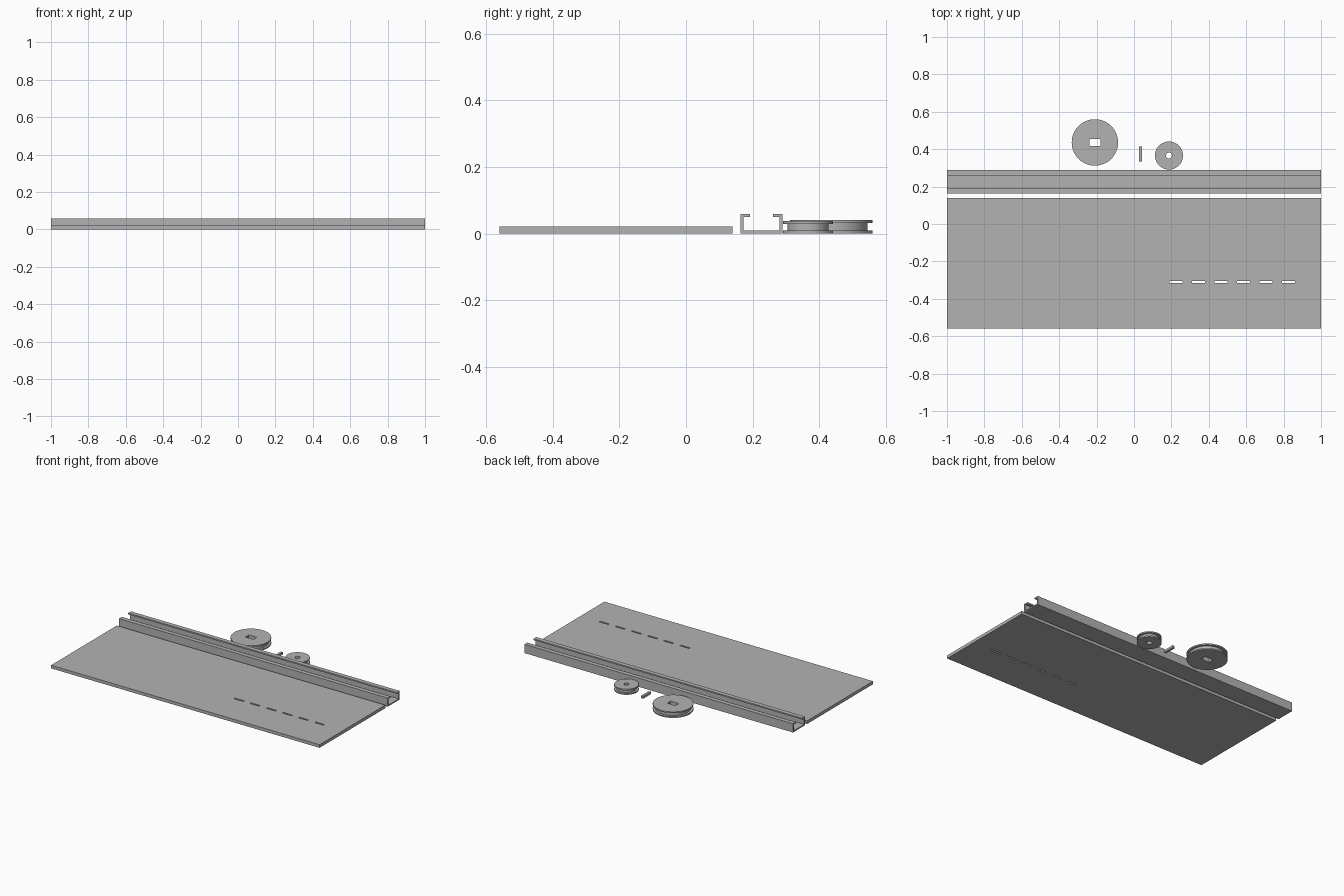
import bpy, bmesh, math

if "Cube" in bpy.data.objects:
    bpy.data.objects.remove(bpy.data.objects["Cube"])

grey = bpy.data.materials.new("plain_grey")
grey.diffuse_color = (0.45, 0.45, 0.45, 1)
grey.use_nodes = True
grey.node_tree.nodes["Principled BSDF"].inputs["Base Color"].default_value = grey.diffuse_color


def make(name, bm):
    bmesh.ops.recalc_face_normals(bm, faces=bm.faces)
    me = bpy.data.meshes.new(name)
    bm.to_mesh(me)
    bm.free()
    me.materials.append(grey)
    ob = bpy.data.objects.new(name, me)
    bpy.context.collection.objects.link(ob)
    return ob


def boxes(name, spans):
    """One mesh of boxes, each given as (x0, x1, y0, y1, z0, z1)."""
    bm = bmesh.new()
    for x0, x1, y0, y1, z0, z1 in spans:
        vs = bmesh.ops.create_cube(bm, size=1)["verts"]
        bmesh.ops.scale(bm, vec=(x1 - x0, y1 - y0, z1 - z0), verts=vs)
        bmesh.ops.translate(bm, vec=((x0 + x1) / 2, (y0 + y1) / 2, (z0 + z1) / 2), verts=vs)
    return make(name, bm)


def extrude_x(name, profile, x0, x1):
    """Sweep a (y, z) outline along x."""
    bm = bmesh.new()
    face = bm.faces.new([bm.verts.new((x0, y, z)) for y, z in profile])
    out = bmesh.ops.extrude_face_region(bm, geom=[face])["geom"]
    bmesh.ops.translate(bm, vec=(x1 - x0, 0, 0),
                        verts=[v for v in out if isinstance(v, bmesh.types.BMVert)])
    return make(name, bm)


def lathe(name, profile, x, y, steps=64):
    """Turn a (radius, z) outline; radius 0 ends close the solid."""
    bm = bmesh.new()
    vs = [bm.verts.new((r, 0, z)) for r, z in profile]
    closed = profile[0][0] > 0
    n = len(vs)
    es = [bm.edges.new((vs[i], vs[(i + 1) % n])) for i in range(n if closed else n - 1)]
    bmesh.ops.spin(bm, geom=vs + es, cent=(0, 0, 0), axis=(0, 0, 1),
                   angle=2 * math.pi, steps=steps)
    bmesh.ops.remove_doubles(bm, verts=bm.verts, dist=1e-5)
    bmesh.ops.translate(bm, vec=(x, y, 0), verts=bm.verts)
    return make(name, bm)


def smooth(ob):
    bpy.ops.object.select_all(action='DESELECT')
    ob.select_set(True)
    bpy.context.view_layer.objects.active = ob
    bpy.ops.object.shade_smooth_by_angle(angle=math.radians(30))


def cut(ob, cutter):
    mod = ob.modifiers.new("cut", 'BOOLEAN')
    mod.operation, mod.solver, mod.object = 'DIFFERENCE', 'EXACT', cutter
    bpy.context.view_layer.objects.active = ob
    bpy.ops.object.modifier_apply(modifier=mod.name)
    bpy.data.objects.remove(cutter)


def pulley_outline(inner, rim, core, h, t):
    return [(inner, 0), (rim, 0), (rim, t), (core, t),
            (core, h - t), (rim, h - t), (rim, h), (inner, h)]


# Base board with a row of six slots
board = boxes("board", [(-1, 1, -0.56, 0.139, 0, 0.021)])
slots = boxes("slot_cutter", [(0.225 + 0.12 * i - 0.035, 0.225 + 0.12 * i + 0.035,
                               -0.315, -0.304, -0.1, 0.1) for i in range(6)])
cut(board, slots)

# Channel rail with inward lips, outline mirrored about its centre line
mid, t, h = 0.2265, 0.009, 0.059
half = [(0.0635, 0), (0.0635, h), (0.034, h), (0.034, h - t), (0.0635 - t, h - t), (0.0635 - t, t)]
outline = [(mid + a, z) for a, z in half] + [(mid - a, z) for a, z in reversed(half)]
extrude_x("channel_rail", outline, -1, 1)

# Large grooved pulley with a rectangular hole
big = lathe("large_pulley", pulley_outline(0, 0.124, 0.109, 0.041, 0.009), -0.209, 0.436)
cut(big, boxes("hole_cutter", [(-0.239, -0.179, 0.418, 0.455, -0.1, 0.1)]))
smooth(big)

# Small grooved pulley with a round hole
small = lathe("small_pulley", pulley_outline(0.016, 0.075, 0.061, 0.038, 0.009), 0.187, 0.366)
smooth(small)

# Loose pin
boxes("pin", [(0.028, 0.044, 0.334, 0.415, 0, 0.016)])
